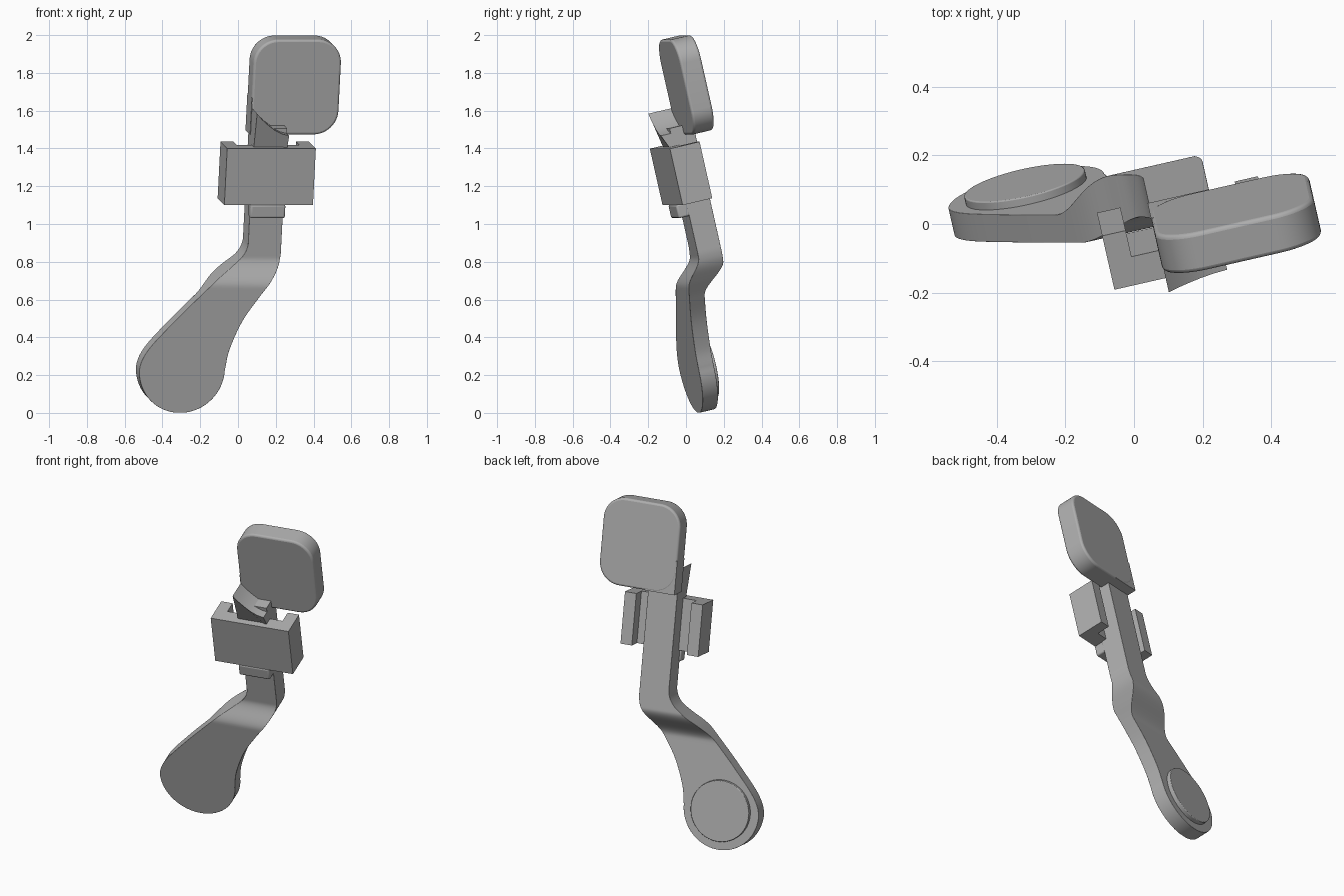
import bpy, bmesh
from math import sin, cos, pi, radians
from mathutils import Matrix

cube = bpy.data.objects.get("Cube")
if cube:
    bpy.data.objects.remove(cube)

grey = bpy.data.materials.new("matte grey")
grey.use_nodes = True
grey.diffuse_color = (0.42, 0.42, 0.42, 1)
grey.node_tree.nodes["Principled BSDF"].inputs["Base Color"].default_value = (0.42, 0.42, 0.42, 1)

# The whole device is turned and leaned forward
POSE = Matrix.Rotation(radians(12.8), 4, 'Z') @ Matrix.Rotation(radians(13), 4, 'X')


def finish(name, bm, bevel=0.0):
    bmesh.ops.recalc_face_normals(bm, faces=bm.faces)
    mesh = bpy.data.meshes.new(name)
    bm.to_mesh(mesh)
    bm.free()
    mesh.materials.append(grey)
    obj = bpy.data.objects.new(name, mesh)
    bpy.context.collection.objects.link(obj)
    obj.matrix_world = POSE
    bpy.ops.object.select_all(action='DESELECT')
    obj.select_set(True)
    bpy.context.view_layer.objects.active = obj
    bpy.ops.object.shade_smooth_by_angle(angle=radians(35))
    if bevel:
        mod = obj.modifiers.new("Soft edges", 'BEVEL')
        mod.width, mod.segments = bevel, 3
        mod.limit_method, mod.angle_limit = 'ANGLE', radians(40)
    return obj


def prism(name, points, front, back, bevel=0.0, axis='y'):
    """Extrude an outline along the depth (y) or the height (z)."""
    bm = bmesh.new()

    def ring(d):
        return [bm.verts.new((p, d, q) if axis == 'y' else (p, q, d)) for p, q in points]
    r0, r1 = ring(front), ring(back)
    bm.faces.new(r0)
    bm.faces.new(r1[::-1])
    n = len(points)
    for i in range(n):
        j = (i + 1) % n
        bm.faces.new((r0[i], r1[i], r1[j], r0[j]))
    return finish(name, bm, bevel)


def rect(x0, x1, z0, z1):
    return [(x0, z0), (x1, z0), (x1, z1), (x0, z1)]


def arc(cx, cz, r, start, end, steps):
    return [(cx + r * cos(start + (end - start) * i / steps),
             cz + r * sin(start + (end - start) * i / steps)) for i in range(steps + 1)]


def smooth(lo, hi, t):
    t = min(1, max(0, (t - lo) / (hi - lo)))
    return t * t * (3 - 2 * t)


def spline(p0, p1, p2, p3, t):
    return tuple(0.5 * (2 * b + (c - a) * t + (2 * a - 5 * b + 4 * c - d) * t * t
                        + (3 * b - a - 3 * c + d) * t ** 3)
                 for a, b, c, d in zip(p0, p1, p2, p3))


# Handle and stem: rows of (height, left edge, right edge)
CX, CZ, R = -0.285, 0.202, 0.232
rows = []
for i in range(1, 24):
    t = i / 24 * pi / 2
    rows.append((CZ - R * cos(t), CX - R * sin(t), CX + R * sin(t)))
keys = [(0.10, -0.493, -0.077), (CZ, -0.517, -0.053), (0.31, -0.475, -0.034),
        (0.46, -0.345, 0.025), (0.585, -0.225, 0.105), (0.68, -0.128, 0.175),
        (0.745, -0.04, 0.217), (0.80, 0.025, 0.233), (0.87, 0.055, 0.235),
        (1.0, 0.055, 0.235)]
for k in range(1, len(keys) - 2):
    rows += [spline(*keys[k - 1:k + 3], i / 8) for i in range(8)]
rows += [(0.87, 0.055, 0.235), (1.5, 0.055, 0.235)]

bm = bmesh.new()
last = None
for z, left, right in rows:
    f = 0.13 + 0.07 * smooth(0.65, 0.80, z)
    b = 0.215 + 0.115 * smooth(0.59, 0.75, z)
    ring = [bm.verts.new(p) for p in ((left, f, z), (right, f, z), (right, b, z), (left, b, z))]
    if last:
        for i in range(4):
            j = (i + 1) % 4
            bm.faces.new((last[i], last[j], ring[j], ring[i]))
    else:
        bm.faces.new(ring)
    last = ring
bm.faces.new(last)
finish("handle_and_stem", bm, 0.014)

# Round button on the back of the handle
prism("back_button", arc(CX, CZ, 0.18, 0, 2 * pi * 63 / 64, 63), 0.2, 0.24, 0.004)

# Rounded square pad at the top
r = 0.13
x0, x1, z0, z1 = 0.052, 0.527, 1.448, 1.964
outline = []
for n, (cx, cz) in enumerate(((x1 - r, z1 - r), (x0 + r, z1 - r), (x0 + r, z0 + r), (x1 - r, z0 + r))):
    outline += arc(cx, cz, r, n * pi / 2, (n + 1) * pi / 2, 12)
prism("pad", outline, 0.27, 0.387, 0.012)
prism("pad_corner_mount", rect(x0, 0.235, z0, z0 + 0.2), 0.274, 0.386)

# Hook with a curved, sloping top in front of the pad
hook = prism("hook", [(0.055, 1.37), (0.235, 1.37), (0.235, 1.472), (0.195, 1.482), (0.155, 1.502),
                      (0.12, 1.528), (0.085, 1.558), (0.055, 1.592)], 0.145, 0.29)
for v in hook.data.vertices:
    if v.co.z < 1.4 and v.co.y < 0.2:
        v.co.y = 0.19

# C-shaped clip around the stem
L, RT, F, B, T, P = -0.098, 0.383, 0.145, 0.31, 0.07, 0.085
prism("clip", [(L, F), (RT, F), (RT, B), (RT - T, B), (RT - T, F + P),
               (L + T, F + P), (L + T, B), (L, B)], 1.095, 1.402, axis='z')

# Small ledge that carries the clip
prism("clip_ledge", rect(0.045, 0.235, 1.024, 1.097), 0.142, 0.21, 0.01)
